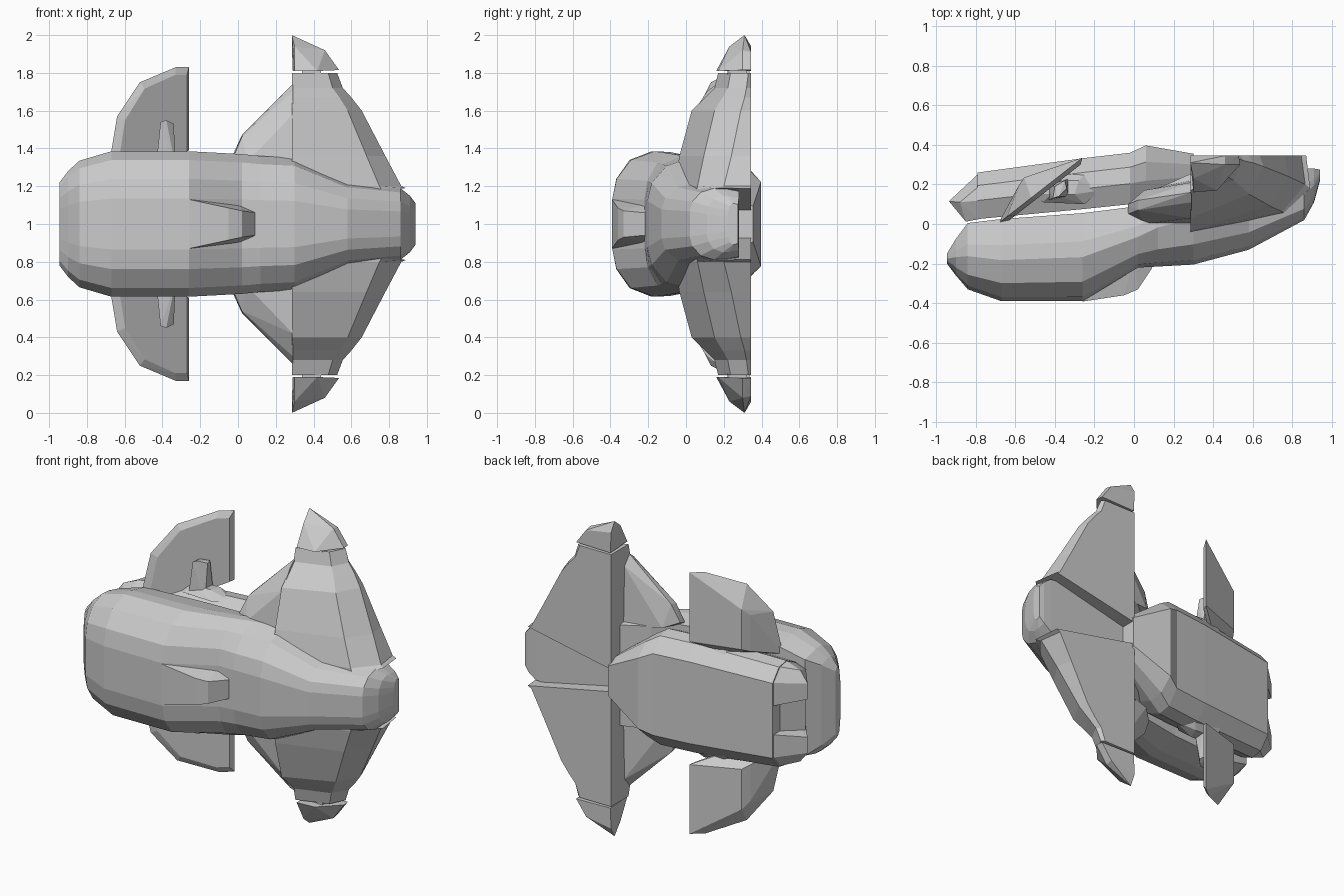
import bpy, bmesh

# Parts are modelled as (x, y, w), where w is the sideways distance from the centre plane z = 1.

def finish(name, bm, mirror):
    bmesh.ops.recalc_face_normals(bm, faces=bm.faces)
    mesh = bpy.data.meshes.new(name)
    bm.to_mesh(mesh)
    bm.free()
    ob = bpy.data.objects.new(name, mesh)
    bpy.context.collection.objects.link(ob)
    ob.location.z = 1
    if mirror:
        mod = ob.modifiers.new("mirror", 'MIRROR')
        mod.use_axis = (False, False, True)
        mod.use_mirror_merge = False
    return ob

def loft(name, rings, mirror=False):
    bm = bmesh.new()
    rows = [[bm.verts.new(p) for p in ring] for ring in rings]
    n = len(rows[0])
    for a, b in zip(rows, rows[1:]):
        for i in range(n):
            j = (i + 1) % n
            bm.faces.new((a[i], a[j], b[j], b[i]))
    bm.faces.new(rows[0])
    bm.faces.new(rows[-1])
    return finish(name, bm, mirror)

def solid(name, pts, mirror=True):
    bm = bmesh.new()
    for p in pts:
        bm.verts.new(p)
    res = bmesh.ops.convex_hull(bm, input=bm.verts)
    junk = {v for v in res["geom_interior"] if isinstance(v, bmesh.types.BMVert)}
    bmesh.ops.delete(bm, geom=list(junk), context='VERTS')
    bmesh.ops.dissolve_limit(bm, angle_limit=0.02, verts=bm.verts, edges=bm.edges)
    return finish(name, bm, mirror)

def body_rings(profile, stations):
    # station: x, bottom y, top y, half width
    rings = []
    for x, lo, hi, w in stations:
        half = [(x, lo + t * (hi - lo), w * k) for t, k in profile]
        rings.append(half + [(x, y, -z) for x, y, z in reversed(half)])
    return rings

# Long lower hull, running into the tail
lower = [(0, .35), (.05, .62), (.22, .88), (.5, 1), (.68, .99), (1, .91)]
loft("lower_hull", body_rings(lower, [
    (-.945, -.20, -.15, .22), (-.90, -.26, -.075, .28), (-.84, -.33, .005, .335),
    (-.67, -.39, .025, .385), (-.26, -.39, .055, .385), (.02, -.22, .09, .37),
    (.12, -.215, .18, .36), (.30, -.205, .26, .35), (.58, -.13, .27, .22),
    (.86, .02, .28, .19), (.91, .11, .28, .15), (.94, .22, .275, .11)]))

# Upper hull with flat deck
upper = [(0, .86), (.4, 1), (.72, .96), (1, .72)]
loft("upper_hull", body_rings(upper, [
    (-.79, .025, .26, .33), (-.26, .075, .332, .36), (-.02, .1, .36, .36),
    (.06, .1, .397, .31), (.30, .16, .355, .13)]))

# Two front prongs and the sloping notch between them
solid("front_prong", [
    (-.78, .025, .09), (-.78, .26, .09), (-.78, .025, .284), (-.78, .119, .33),
    (-.78, .194, .317), (-.78, .26, .238), (-.85, .012, .11), (-.85, .012, .25),
    (-.935, .115, .12), (-.935, .115, .22), (-.88, .11, .29)])
solid("notch_floor", [(x, y, w) for w in (-.11, .11) for x, y in (
    (-.78, .03), (-.78, .20), (-.85, .015), (-.88, .06))], mirror=False)

# Wedge keel under the hull
solid("keel", [(x, y, s * w) for s in (1, -1) for x, y, w in (
    (-.26, -.392, .13), (-.05, -.36, .085), (.02, -.33, .07), (.09, -.225, .06),
    (-.26, -.3, .13), (.0, -.17, .11), (.09, -.18, .06))], mirror=False)

# Main wings: w, outer x, front y, rim y, slant of the root section
rings = []
for w, x1, yf, rim, slant in ((.07, .89, -.05, .14, .2), (.20, .865, -.06, .16, 0),
                              (.36, .78, -.035, .20, 0), (.60, .655, .03, .25, 0),
                              (.67, .60, .10, .27, 0), (.72, .555, .15, .28, 0),
                              (.80, .525, .17, .29, 0)):
    span = x1 - .285
    ring = [(.285, .345), (x1 - .02, .345), (x1, rim + .04),
            (.285 + .8 * span, yf + .55 * (rim - yf)), (.285, yf)]
    rings.append([(x, y, w + (x - .285) * slant) for x, y in ring])
loft("wing", rings, mirror=True)

# Wing tips and the pins that hold them
solid("wing_tip", [
    (.29, .345, .81), (.53, .345, .815), (.30, .16, .81), (.42, .17, .81), (.535, .30, .815),
    (.285, .31, 1.0), (.46, .30, .92), (.46, .345, .91), (.285, .345, .94), (.30, .23, .94)])
solid("tip_pin", [(x, y, w) for x in (.34, .44) for y in (.22, .32) for w in (.78, .83)])

# Strakes in front of the wings
solid("strake", [
    (-.03, .05, .34), (-.03, .10, .36), (.02, .07, .46), (.02, .12, .47),
    (.29, .11, .70), (.29, .16, .74), (.29, .21, .68), (.29, .03, .58),
    (.29, .0, .3), (.29, .22, .3), (.05, .0, .33), (.05, .17, .33)])

# Slanted side fins: thin chamfered rim, wedge-shaped back
outline = [(-.685, .30), (-.64, .57), (-.52, .75), (-.33, .83), (-.26, .83), (-.26, .39), (-.42, .32)]
pts = [(-.555, .235, .635), (-.555, .235, .38), (-.585, .19, .59), (-.585, .19, .36)]
for x, w in outline:
    pts.append((x, .335 + (x + .26) * .78, w))
    xi, wi = -.42 + (x + .42) * .86, .33 + (w - .33) * .92
    pts.append((xi + .012, .317 + (xi + .26) * .78, wi))
solid("side_fin", pts)

# Fin struts and their mounts on the hull side
solid("fin_strut", [
    (-.435, .12, .3), (-.33, .14, .3), (-.435, .2, .3), (-.33, .23, .3), (-.41, .13, .54),
    (-.38, .14, .55), (-.34, .18, .53), (-.40, .19, .54), (-.35, .22, .53)])
solid("fin_mount", [
    (-.54, .16, .32), (-.46, .11, .34), (-.25, .10, .34), (-.17, .17, .34), (-.22, .28, .31),
    (-.46, .27, .28), (-.42, .15, .385), (-.30, .15, .385), (-.28, .22, .38), (-.42, .22, .38)])
